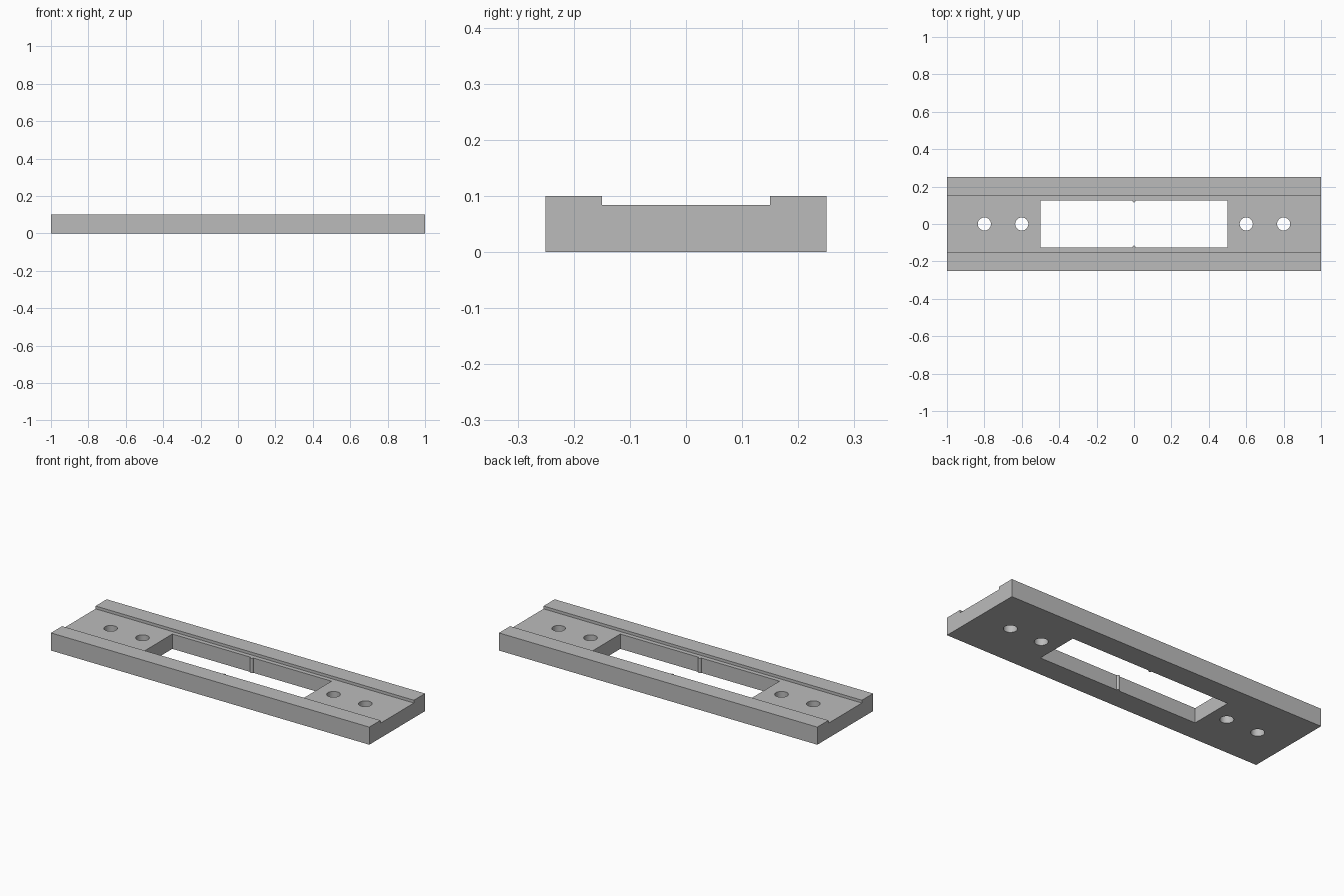
import bpy, bmesh, math

if "Cube" in bpy.data.objects:
    bpy.data.objects.remove(bpy.data.objects["Cube"])

grey = bpy.data.materials.new("plain grey")
grey.diffuse_color = (0.5, 0.5, 0.5, 1)
grey.use_nodes = True
grey.node_tree.nodes["Principled BSDF"].inputs["Base Color"].default_value = grey.diffuse_color

TOP, FLOOR = 0.1, 0.084
WIN_X, WIN_Y = 0.5, 0.125


def prism(name, outline, vec, at=(0, 0, 0)):
    """Extrude a closed outline of 3D points along vec."""
    bm = bmesh.new()
    face = bm.faces.new([bm.verts.new(p) for p in outline])
    ext = bmesh.ops.extrude_face_region(bm, geom=[face])["geom"]
    bmesh.ops.translate(bm, vec=vec, verts=[v for v in ext if isinstance(v, bmesh.types.BMVert)])
    bmesh.ops.recalc_face_normals(bm, faces=bm.faces)
    mesh = bpy.data.meshes.new(name)
    bm.to_mesh(mesh)
    bm.free()
    mesh.materials.append(grey)
    obj = bpy.data.objects.new(name, mesh)
    obj.location = at
    bpy.context.collection.objects.link(obj)
    return obj


def circle(r, z, n=48):
    return [(r * math.cos(2 * math.pi * i / n), r * math.sin(2 * math.pi * i / n), z) for i in range(n)]


# Plate with a shallow channel along its length
profile = [(-0.25, 0), (0.25, 0), (0.25, TOP), (0.15, TOP), (0.15, FLOOR),
           (-0.15, FLOOR), (-0.15, TOP), (-0.25, TOP)]
plate = prism("channel_plate", [(-1, y, z) for y, z in profile], (2, 0, 0))

# Central window and four round screw holes
cutters = [prism("window_cutter", [(-WIN_X, -WIN_Y, -0.1), (WIN_X, -WIN_Y, -0.1),
                                   (WIN_X, WIN_Y, -0.1), (-WIN_X, WIN_Y, -0.1)], (0, 0, 0.4))]
for x in (-0.8, -0.6, 0.6, 0.8):
    cutters.append(prism("hole_cutter", circle(0.035, -0.1), (0, 0, 0.4), (x, 0, 0)))

for c in cutters:
    mod = plate.modifiers.new("cut", "BOOLEAN")
    mod.operation, mod.solver, mod.object = "DIFFERENCE", "EXACT", c
    bpy.context.view_layer.objects.active = plate
    bpy.ops.object.modifier_apply(modifier=mod.name)
    bpy.data.objects.remove(c)

# Small half-round ribs in the middle of the long window walls
for side, label in ((-1, "front"), (1, "back")):
    arc = [(0.009 * math.cos(math.pi * i / 8), side * (WIN_Y - 0.009 * math.sin(math.pi * i / 8)), 0)
           for i in range(9)]
    prism(label + "_window_rib", arc, (0, 0, FLOOR))

for obj in bpy.context.scene.objects:
    obj.select_set(True)
bpy.context.view_layer.objects.active = plate
bpy.ops.object.shade_smooth_by_angle(angle=math.radians(30))
